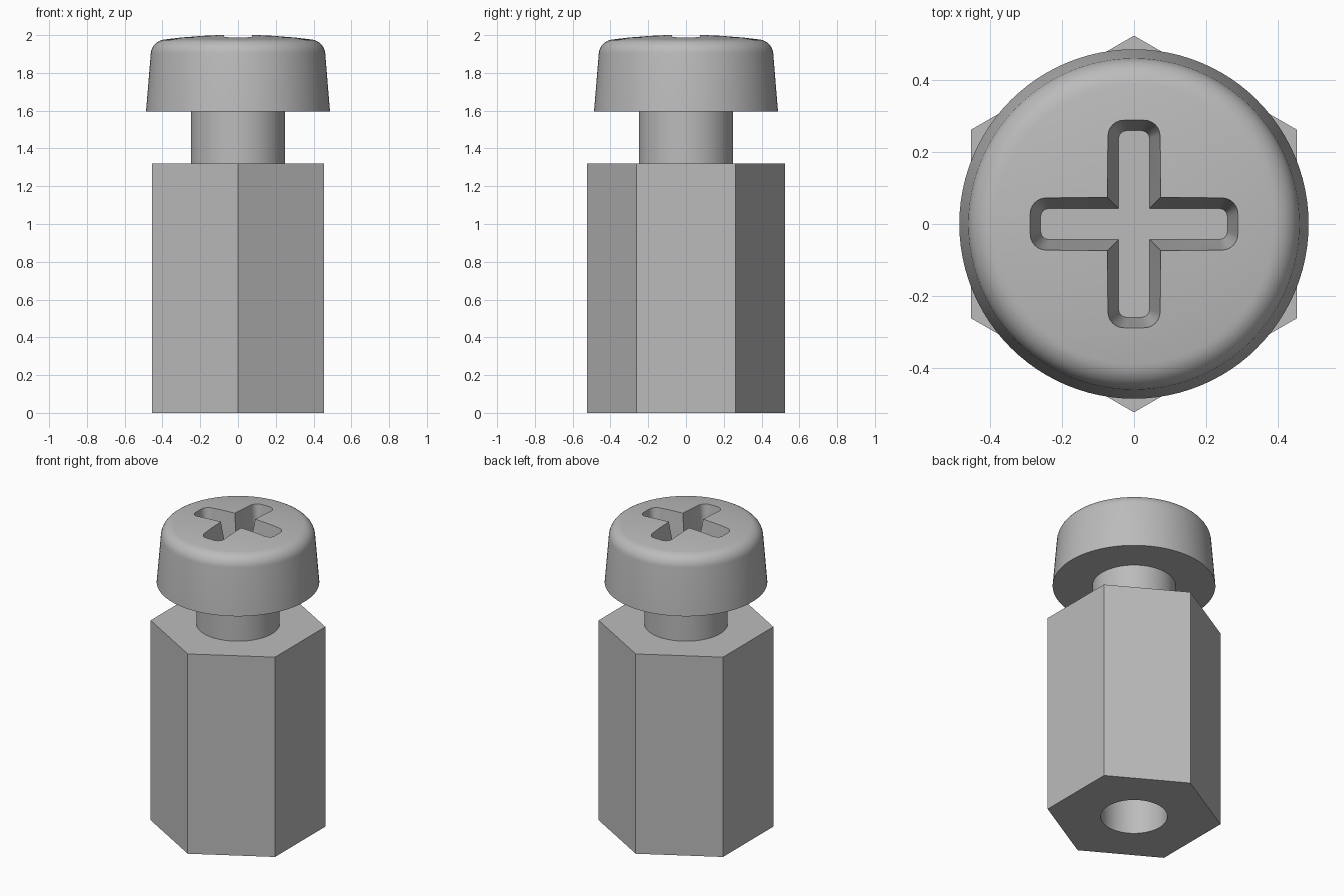
import bpy, bmesh, math
from math import sin, cos, pi, radians

if "Cube" in bpy.data.objects:
    bpy.data.objects.remove(bpy.data.objects["Cube"], do_unlink=True)

grey = bpy.data.materials.new("grey_metal")
grey.use_nodes = True
colour = (0.5, 0.5, 0.5, 1)
grey.diffuse_color = colour
grey.node_tree.nodes["Principled BSDF"].inputs["Base Color"].default_value = colour


def loft(name, rings):
    """Closed solid through rings of equal point count, capped at both ends."""
    bm = bmesh.new()
    loops = [[bm.verts.new(p) for p in ring] for ring in rings]
    n = len(loops[0])
    for a, b in zip(loops, loops[1:]):
        for i in range(n):
            j = (i + 1) % n
            bm.faces.new((a[i], a[j], b[j], b[i]))
    bm.faces.new(loops[0][::-1])
    bm.faces.new(loops[-1])
    bmesh.ops.recalc_face_normals(bm, faces=bm.faces)
    mesh = bpy.data.meshes.new(name)
    bm.to_mesh(mesh)
    bm.free()
    mesh.materials.append(grey)
    obj = bpy.data.objects.new(name, mesh)
    bpy.context.collection.objects.link(obj)
    return obj


def circle(r, z, n=96, turn=0):
    return [(r * cos(turn + 2 * pi * i / n), r * sin(turn + 2 * pi * i / n), z)
            for i in range(n)]


def cross(w, length, r, z):
    """Plus-shaped outline whose arm ends have rounded corners."""
    arm = []
    for sign, start in ((-1, -90), (1, 0)):
        for k in range(7):
            a = radians(start + 15 * k)
            arm.append((length - r + r * cos(a), sign * (w - r) + r * sin(a)))
    arm.append((w, w))
    return [(x * cos(q) - y * sin(q), x * sin(q) + y * cos(q), z)
            for q in (i * pi / 2 for i in range(4)) for x, y in arm]


def combine(target, other, operation):
    other.hide_render = True
    mod = target.modifiers.new(operation, 'BOOLEAN')
    mod.object, mod.operation, mod.solver = other, operation, 'EXACT'
    bpy.context.view_layer.objects.active = target
    bpy.ops.object.modifier_apply(modifier=mod.name)
    bpy.data.objects.remove(other, do_unlink=True)


# Hexagonal post, with a corner towards the front
post = loft("hex_standoff", [circle(0.525, z, 6, pi / 2) for z in (0, 1.32)])

# Screw neck and tapered head with a rounded shoulder and shallow dome
profile = [(0.25, 1.1), (0.25, 1.595), (0.487, 1.595)]
for k in range(9):
    a = radians(5 + 10 * k)
    profile.append((0.382 + 0.08 * cos(a), 1.897 + 0.08 * sin(a)))
for r in (0.3, 0.2, 0.1, 0.02):
    profile.append((r, 2.003 - 0.026 * (r / 0.39) ** 2))
screw = loft("screw", [circle(r, z) for r, z in profile])
combine(post, screw, 'UNION')

# Blind hole in the underside
hole = loft("hole_cutter", [circle(0.2, z) for z in (-0.1, 0.8)])
combine(post, hole, 'DIFFERENCE')

# Tapered cross recess
recess = loft("recess_cutter", [cross(0.043, 0.26, 0.022, 1.75),
                                cross(0.08, 0.297, 0.05, 2.05)])
combine(post, recess, 'DIFFERENCE')

# Smooth shading with crisp edges
bpy.ops.object.select_all(action='DESELECT')
post.select_set(True)
bpy.context.view_layer.objects.active = post
bpy.ops.object.shade_smooth_by_angle(angle=radians(30))
